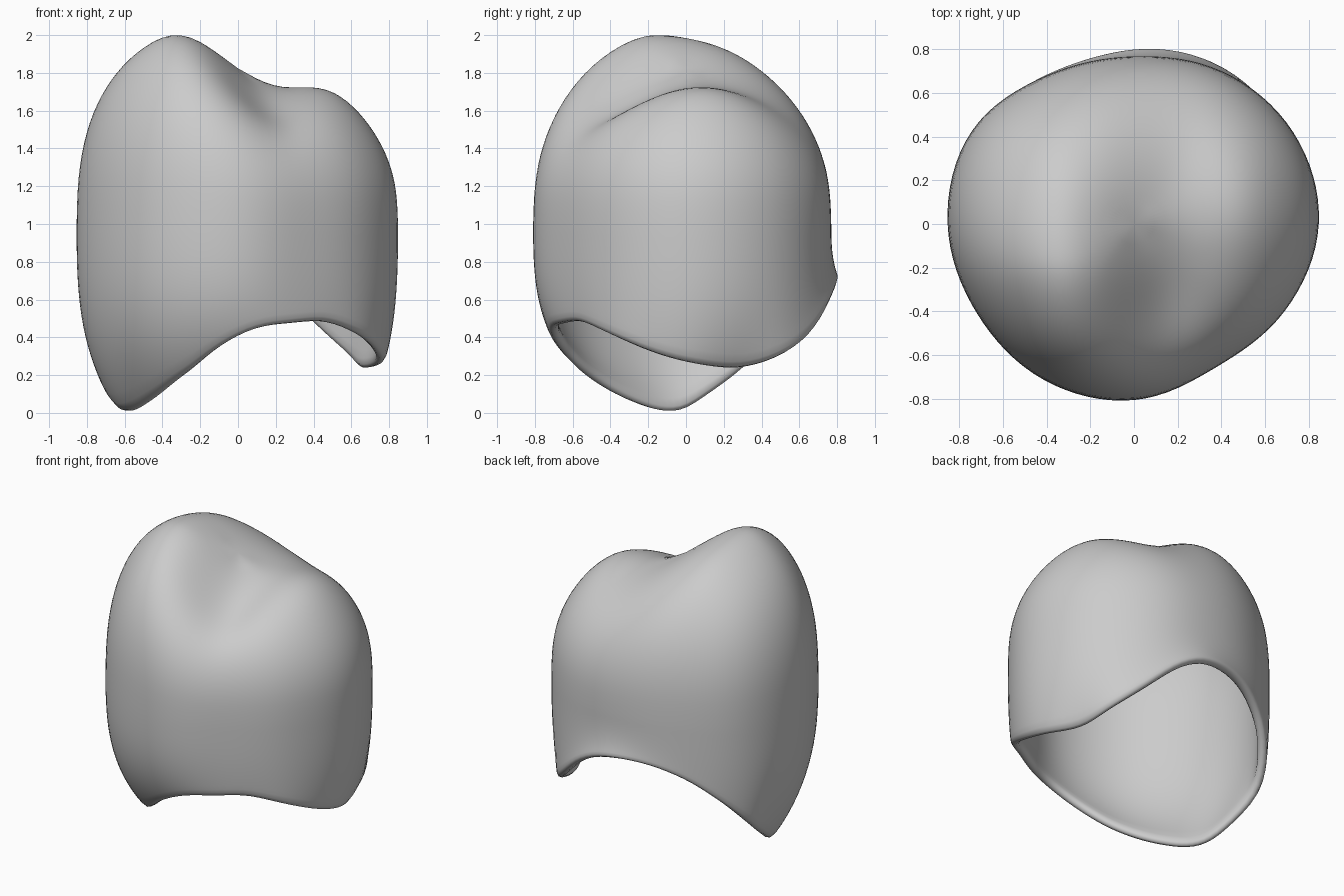
import bpy, bmesh
from math import sin, cos, pi, radians, exp, degrees

if "Cube" in bpy.data.objects:
    bpy.data.objects.remove(bpy.data.objects["Cube"])

# rim of the open underside: angle, radius, height
RIM = [(0, .78, .26), (23, .74, .225), (40, .81, .30), (55, .83, .43), (68, .83, .59),
       (82, .82, .70), (105, .79, .71), (125, .80, .62), (140, .83, .47), (157, .82, .24),
       (167, .73, .12), (184, .62, -.01), (214, .56, .05), (246, .62, .21), (262, .69, .34),
       (278, .73, .44), (295, .73, .47), (310, .74, .48), (330, .78, .40), (345, .785, .32)]
# outline at mid height, every 30 degrees
WAIST = [.85, .845, .81, .77, .79, .86, .857, .83, .828, .81, .757, .80]
WAIST = [(30 * i, r) for i, r in enumerate(WAIST)]
MID, N, SEG = 1.0, 2.5, 48


def loop_value(table, deg, col):
    """Smooth periodic interpolation of a table column."""
    n = len(table)
    pt = lambda i: (table[i % n][0] + 360 * (i // n), table[i % n][col])
    i = max(k for k in range(n) if table[k][0] <= deg)
    (x0, y0), (x1, y1), (x2, y2), (x3, y3) = (pt(i + k) for k in (-1, 0, 1, 2))
    h = x2 - x1
    t = (deg - x1) / h
    m1, m2 = (y2 - y0) / (x2 - x0) * h, (y3 - y1) / (x3 - x1) * h
    return ((2*t**3 - 3*t*t + 1) * y1 + (t**3 - 2*t*t + t) * m1
            + (3*t*t - 2*t**3) * y2 + (t**3 - t*t) * m2)


def bump(x, y, cx, cy, sx, sy):
    return exp(-((x - cx) / sx) ** 2 - ((y - cy) / sy) ** 2)


def crest(x, y):
    """Biting surface: tall left ridge, lower right cusp, front groove."""
    s = min(1, max(0, (x + .42) / .72))
    s = s * s * (3 - 2 * s)
    left = 2.09 - .22 * max(0, y + .2) - .1 * max(0, -y - .3)
    return left * (1 - s) + 1.71 * s + .09 * bump(x, y, .52, .12, .25, .4) \
        - .10 * bump(x, y, .12, -.4, .25, .3)


bm = bmesh.new()
rings = []
WALL, CAP = 9, 14
# side wall from rim to waist
for k in range(WALL):
    t = k / WALL
    ring = []
    for j in range(SEG):
        d = 360 * j / SEG
        rr, zr, R = loop_value(RIM, d, 1), loop_value(RIM, d, 2), loop_value(WAIST, d, 1)
        r = rr + (R - rr) * (1 - (1 - t) ** 3)
        ring.append(bm.verts.new((r * cos(radians(d)), r * sin(radians(d)), zr + (MID - zr) * t)))
    rings.append(ring)
# rounded shoulder and biting surface
for k in range(CAP):
    a = pi / 2 * k / CAP
    u, v = cos(a) ** (2 / N), sin(a) ** (2 / N)
    ring = []
    for j in range(SEG):
        d = 360 * j / SEG
        r = loop_value(WAIST, d, 1) * u
        x, y = r * cos(radians(d)), r * sin(radians(d))
        ring.append(bm.verts.new((x, y, MID + (crest(x, y) - MID) * v)))
    rings.append(ring)
for a, b in zip(rings, rings[1:]):
    for j in range(SEG):
        i = (j + 1) % SEG
        bm.faces.new((a[j], a[i], b[i], b[j]))
pole = bm.verts.new((0, 0, crest(0, 0)))
for j in range(SEG):
    bm.faces.new((rings[-1][j], rings[-1][(j + 1) % SEG], pole))
bmesh.ops.recalc_face_normals(bm, faces=bm.faces)
for f in bm.faces:
    f.smooth = True

mesh = bpy.data.meshes.new("tooth_cap")
bm.to_mesh(mesh)
bm.free()
cap = bpy.data.objects.new("tooth_cap", mesh)
bpy.context.collection.objects.link(cap)

# hollow shell with a softened rim
shell = cap.modifiers.new("shell", 'SOLIDIFY')
shell.thickness = .06
shell.offset = -1
soft = cap.modifiers.new("soft", 'SUBSURF')
soft.levels = soft.render_levels = 1
